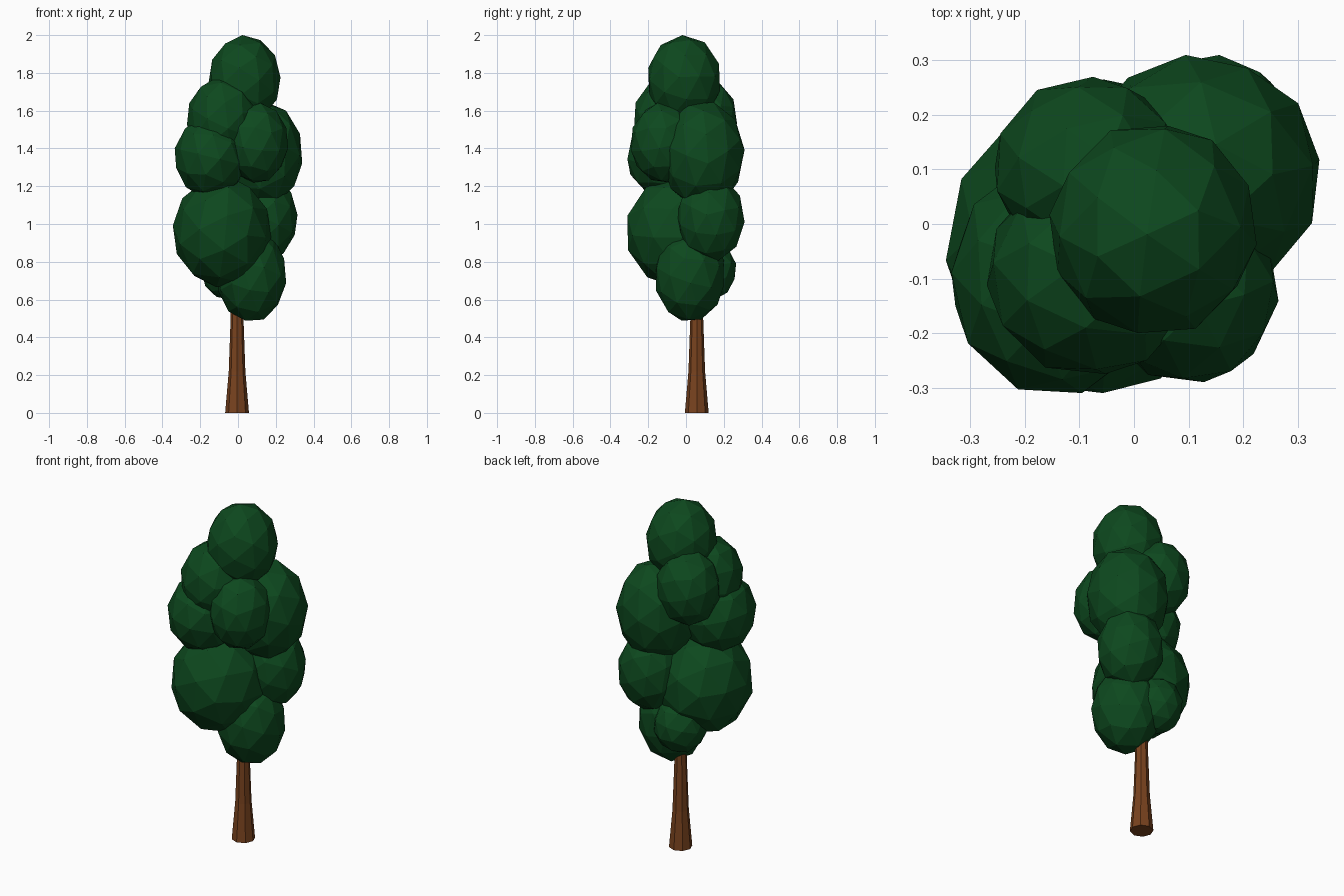
import bpy, bmesh, math, random
from mathutils import Euler

if "Cube" in bpy.data.objects:
    bpy.data.objects.remove(bpy.data.objects["Cube"])

random.seed(4)

def material(name, rgb):
    m = bpy.data.materials.new(name)
    m.diffuse_color = (*rgb, 1)
    m.use_nodes = True
    m.node_tree.nodes["Principled BSDF"].inputs["Base Color"].default_value = m.diffuse_color
    return m

LEAF = material("leaf_green", (0.004, 0.065, 0.013))
BARK = material("bark_brown", (0.19, 0.055, 0.013))

def finish(name, bm, mat):
    mesh = bpy.data.meshes.new(name)
    bm.to_mesh(mesh)
    bm.free()
    mesh.materials.append(mat)
    obj = bpy.data.objects.new(name, mesh)
    bpy.context.collection.objects.link(obj)
    return obj

def leaf_clump(name, centre, radii):
    """Low-poly ball, randomly turned, then fitted to the given extents."""
    bm = bmesh.new()
    bmesh.ops.create_icosphere(bm, subdivisions=2, radius=1)
    turn = Euler([random.uniform(0, math.tau) for _ in range(3)]).to_matrix()
    bmesh.ops.rotate(bm, verts=bm.verts, matrix=turn)
    for i in range(3):
        reach = max(abs(v.co[i]) for v in bm.verts)
        for v in bm.verts:
            v.co[i] = v.co[i] / reach * radii[i] + centre[i]
    return finish(name, bm, LEAF)

# Foliage, top to bottom: centre, radii
clumps = {
    "crown_top":         ((0.035, -0.01, 1.765), (0.19, 0.19, 0.235)),
    "upper_front_left":  ((-0.08, -0.09, 1.555), (0.19, 0.185, 0.225)),
    "upper_back_left":   ((-0.085, 0.10, 1.56), (0.17, 0.17, 0.21)),
    "middle_back_right": ((0.12, 0.09, 1.37), (0.22, 0.22, 0.275)),
    "middle_front_right": ((0.10, -0.12, 1.43), (0.165, 0.17, 0.21)),
    "middle_front_left": ((-0.145, -0.10, 1.355), (0.19, 0.21, 0.215)),
    "lower_front_left":  ((-0.085, -0.045, 0.96), (0.26, 0.265, 0.295)),
    "lower_back_right":  ((0.135, 0.13, 1.03), (0.18, 0.18, 0.225)),
    "bottom_right":      ((0.07, 0.02, 0.73), (0.185, 0.18, 0.242)),
    "bottom_back_left":  ((-0.05, 0.12, 0.755), (0.14, 0.145, 0.155)),
}
for part, (centre, radii) in clumps.items():
    leaf_clump("foliage_" + part, centre, radii)

# Trunk: flared eight-sided column reaching into the foliage
SIDES = 8
bm = bmesh.new()
rings = []
for z, r in [(0, 0.063), (0.22, 0.044), (0.5, 0.034), (1.0, 0.025)]:
    rings.append([bm.verts.new((-0.005 + r * math.cos(math.tau * k / SIDES),
                                0.057 + r * math.sin(math.tau * k / SIDES), z))
                  for k in range(SIDES)])
for low, high in zip(rings, rings[1:]):
    for k in range(SIDES):
        n = (k + 1) % SIDES
        bm.faces.new((low[k], low[n], high[n], high[k]))
bm.faces.new(rings[0][::-1])
bm.faces.new(rings[-1])
finish("trunk", bm, BARK)
